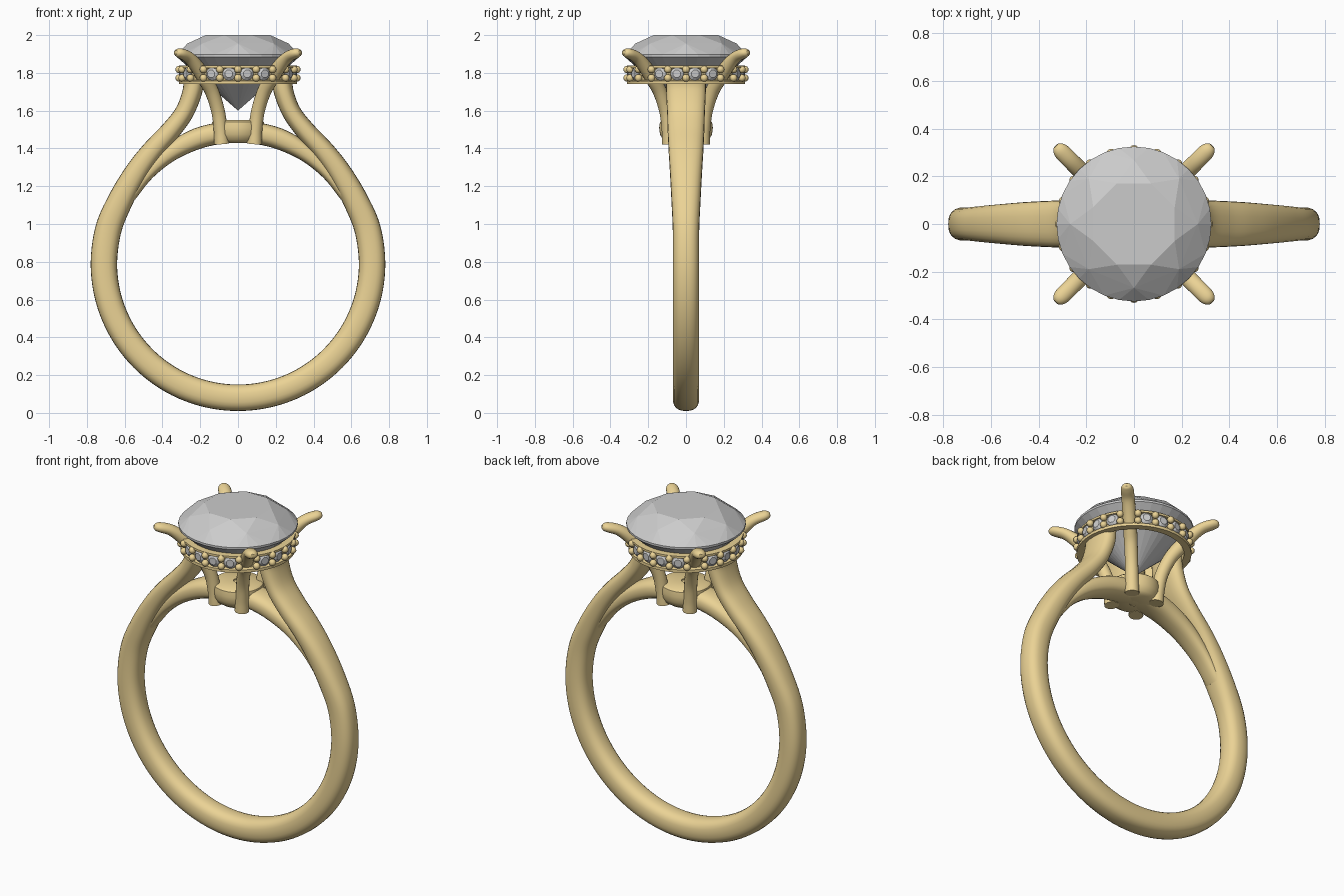
import bpy, bmesh, math
from mathutils import Matrix, Vector

if "Cube" in bpy.data.objects:
    bpy.data.objects.remove(bpy.data.objects["Cube"])

gold = bpy.data.materials.new("gold")
gold.diffuse_color = (0.83, 0.65, 0.30, 1)
gold.use_nodes = True
gold.node_tree.nodes["Principled BSDF"].inputs["Base Color"].default_value = gold.diffuse_color


def finish(bm, name, mat=gold, smooth=True):
    bmesh.ops.recalc_face_normals(bm, faces=bm.faces)
    me = bpy.data.meshes.new(name)
    bm.to_mesh(me)
    bm.free()
    ob = bpy.data.objects.new(name, me)
    bpy.context.collection.objects.link(ob)
    if mat:
        me.materials.append(mat)
    if smooth:
        bpy.context.view_layer.objects.active = ob
        bpy.ops.object.select_all(action='DESELECT')
        ob.select_set(True)
        bpy.ops.object.shade_smooth_by_angle(angle=math.radians(40))
    return ob


def spline(pts, n):
    """Catmull-Rom through tuples of any size."""
    P = [Vector(p) for p in pts]
    P = [2 * P[0] - P[1]] + P + [2 * P[-1] - P[-2]]
    out = []
    for i in range(1, len(P) - 2):
        a, b, c, d = P[i - 1:i + 3]
        for k in range(n):
            t = k / n
            out.append(0.5 * (2 * b + (c - a) * t + (2 * a - 5 * b + 4 * c - d) * t * t
                              + (3 * b - a - 3 * c + d) * t ** 3))
    return out + [P[-2]]


def sweep(name, pts, rot=0, power=2.5, n=5, seg=24):
    """Sweep a superellipse along (x, z, half thickness, half width) points."""
    path = spline(pts, n)
    bm, rings = bmesh.new(), []
    R = Matrix.Rotation(rot, 3, 'Z')
    for i, p in enumerate(path):
        d = path[min(i + 1, len(path) - 1)] - path[max(i - 1, 0)]
        t = Vector((d[0], 0, d[1])).normalized()
        nrm = Vector((t.z, 0, -t.x))
        ring = []
        for k in range(seg):
            a = 2 * math.pi * k / seg
            u, v = (math.copysign(abs(f) ** (2 / power), f) for f in (math.cos(a), math.sin(a)))
            ring.append(bm.verts.new(R @ (Vector((p[0], v * p[3], p[1])) + nrm * u * p[2])))
        rings.append(ring)
    for a, b in zip(rings, rings[1:]):
        for k in range(seg):
            j = (k + 1) % seg
            bm.faces.new((a[k], a[j], b[j], b[k]))
    bm.faces.new(rings[0])
    bm.faces.new(rings[-1])
    return finish(bm, name)


def lathe(name, profile, seg=80):
    """Spin a closed (radius, z) profile around the z axis."""
    bm = bmesh.new()
    rings = [[bm.verts.new((r * math.cos(2 * math.pi * k / seg), r * math.sin(2 * math.pi * k / seg), z))
              for k in range(seg)] for r, z in profile]
    for a, b in zip(rings, rings[1:] + rings[:1]):
        for k in range(seg):
            j = (k + 1) % seg
            bm.faces.new((a[k], a[j], b[j], b[k]))
    return finish(bm, name)


def add_gem(bm, rows, matrix):
    """Faceted stone: convex hull of (radius, z, count, offset in degrees) rows."""
    vs = []
    for r, z, n, off in rows:
        for k in range(n):
            a = 2 * math.pi * k / n + math.radians(off)
            vs.append(bm.verts.new(matrix @ Vector((r * math.cos(a), r * math.sin(a), z))))
    bmesh.ops.convex_hull(bm, input=vs)


# Shank with raised shoulders
Z0 = 0.79
shoulder = [(0.235, 1.78, .055, .105), (0.242, 1.70, .052, .105), (0.285, 1.59, .05, .10),
            (0.36, 1.49, .053, .097), (0.455, 1.385, .057, .092), (0.54, 1.27, .062, .085),
            (0.625, 1.12, .067, .077)]
hoop = [(0.71 * math.cos(math.radians(a)), Z0 + 0.71 * math.sin(math.radians(a)), .07, .07)
        for a in range(14, -195, -16)]
left = [(-x, z, h, w) for x, z, h, w in reversed(shoulder)]
sweep("shank", shoulder + hoop + left, n=6)

# Inner arch closing the finger hole
half = [(32, .672, .030, .055), (45, .675, .034, .06), (58, .687, .046, .068),
        (70, .695, .055, .076), (80, .697, .057, .082)]
arch = half + [(90, .697, .057, .085)] + [(180 - a, r, h, w) for a, r, h, w in reversed(half)]
sweep("inner_arch", [(r * math.cos(math.radians(a)), Z0 + r * math.sin(math.radians(a)), h, w)
                     for a, r, h, w in arch])

# Lower gallery ring with a small hole
lathe("gallery_ring", [(.025, 1.43), (.10, 1.43), (.122, 1.445), (.138, 1.475), (.142, 1.51),
                       (.138, 1.54), (.125, 1.55), (.025, 1.55)], 48)

# Four flared prongs
prong = [(.122, 1.425, .04, .04), (.130, 1.50, .037, .037), (.15, 1.60, .036, .036),
         (.195, 1.70, .037, .037), (.25, 1.77, .039, .038), (.31, 1.835, .036, .037),
         (.37, 1.882, .030, .036), (.425, 1.902, .027, .035), (.452, 1.907, .021, .026),
         (.464, 1.909, .010, .012)]
for i in range(4):
    sweep("prong_%d" % (i + 1), prong, math.radians(45 + 90 * i), power=2, seg=18)

# Halo band: channel between two rails
lathe("halo_band", [(.272, 1.74), (.312, 1.74), (.312, 1.757), (.29, 1.762), (.29, 1.822),
                    (.312, 1.826), (.312, 1.838), (.272, 1.838)])

# Halo beads in pairs, and small stones between them
beads, stones = bmesh.new(), bmesh.new()
small = [(.022, .016, 8, 22.5), (.036, .004, 12, 0), (.036, 0, 12, 0), (.004, -.025, 6, 0)]
for k in range(20):
    a = math.radians(18 * k)
    for z in (1.773, 1.818):
        bmesh.ops.create_uvsphere(beads, u_segments=12, v_segments=8, radius=.02, matrix=Matrix.Translation(
            (.311 * math.cos(a), .311 * math.sin(a), z)))
    if k % 5 != 2:
        m = (Matrix.Rotation(a + math.radians(9), 4, 'Z') @ Matrix.Translation((.297, 0, 1.795))
             @ Matrix.Rotation(math.pi / 2, 4, 'Y'))
        add_gem(stones, small, m)
finish(beads, "halo_beads")
finish(stones, "halo_stones", None, False)

# Large round brilliant
bm = bmesh.new()
add_gem(bm, [(.185, 2.0, 8, 22.5), (.268, 1.955, 8, 0), (.325, 1.897, 32, 0), (.325, 1.885, 32, 0),
             (.08, 1.672, 8, 22.5), (.002, 1.602, 8, 0)], Matrix.Identity(4))
bmesh.ops.dissolve_limit(bm, angle_limit=math.radians(1), verts=bm.verts, edges=bm.edges)
finish(bm, "centre_stone", None, False)
